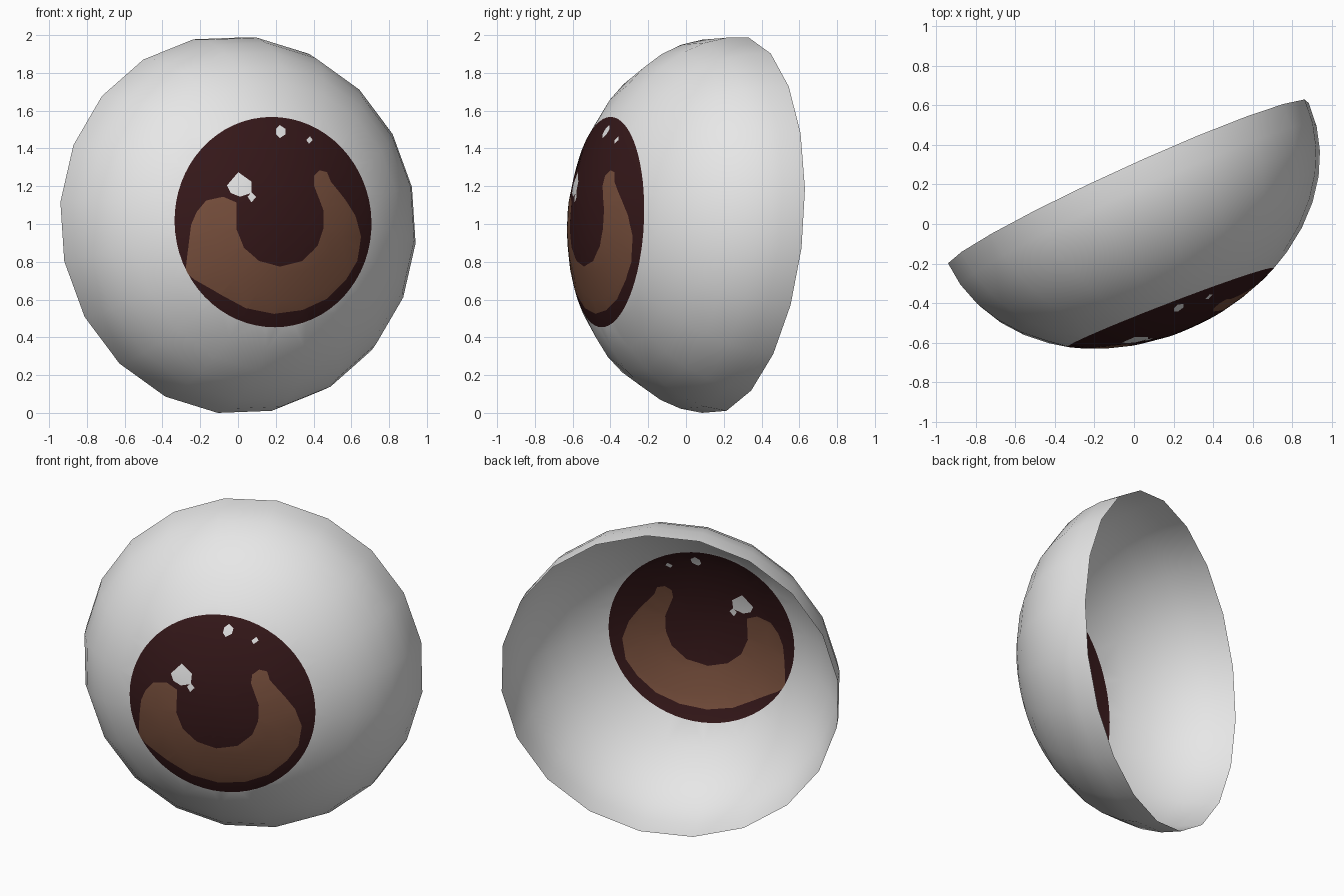
import bpy, math
from mathutils import Vector, Matrix, geometry

if "Cube" in bpy.data.objects:
    bpy.data.objects.remove(bpy.data.objects["Cube"])

# Frame of the dome: rim centre, outward axis, rim radius and depth
C = Vector((-0.04, 0.213, 1.0))
AXIS = Vector((0.415, -0.91, 0.08)).normalized()
RIGHT = Vector((0.91, 0.415, 0)).normalized()
UP = AXIS.cross(RIGHT)
R, DEPTH, SEGS, RINGS = 1.005, 0.797, 20, 10


def to_unit(p):
    """World point -> space where the dome is a unit sphere."""
    d = p - C
    return Vector((d.dot(RIGHT) / R, d.dot(UP) / R, d.dot(AXIS) / DEPTH))


def lift(q):
    """Flat (u, v) inside the unit disc -> point on the dome."""
    w = math.sqrt(max(0.0, 1 - q.x * q.x - q.y * q.y))
    return C + RIGHT * (q.x * R) + UP * (q.y * R) + AXIS * (w * DEPTH)


def front_loop(points):
    """Outline seen from the front (hundredths of x, z) -> dome (u, v)."""
    loop = []
    for x, z in points:
        a = to_unit(Vector((x / 100, -3, z / 100)))
        b = to_unit(Vector((x / 100, 3, z / 100)))
        hits = geometry.intersect_line_sphere(a, b, Vector((0, 0, 0)), 1.0, False)
        h = min(hits, key=lambda p: (p - a).length)
        loop.append(Vector((h.x, h.y)))
    return loop


def inside(p, loop):
    hit = False
    for a, b in zip(loop, loop[1:] + loop[:1]):
        if (a.y > p.y) != (b.y > p.y):
            if p.x < a.x + (b.x - a.x) * (p.y - a.y) / (b.y - a.y):
                hit = not hit
    return hit


def material(name, rgb):
    m = bpy.data.materials.new(name)
    m.diffuse_color = (*rgb, 1)
    m.use_nodes = True
    m.node_tree.nodes["Principled BSDF"].inputs["Base Color"].default_value = m.diffuse_color
    return m


# Painted outlines: iris disc, brown crescent, four highlights
iris = [Vector((-0.066 + 0.557 * math.cos(i * math.tau / 64),
                -0.037 + 0.557 * math.sin(i * math.tau / 64))) / R for i in range(64)]
crescent = front_loop([
    (-26, 100), (-23, 107), (-18, 113), (-9, 115), (-2, 112), (-2, 98), (2, 88),
    (10, 81), (21, 78), (33, 81), (41, 89), (44, 98), (44, 108), (39, 121),
    (39, 126), (42, 129), (46, 128), (48, 123), (56, 113), (61, 105), (64, 94),
    (62, 81), (56, 71), (46, 61), (33, 55), (18, 53), (3, 56), (-10, 63),
    (-24, 71), (-29, 75), (-28, 84), (-27, 92)])
highlights = [front_loop(p) for p in (
    [(-7, 121), (-1, 128), (6, 123), (6, 117), (0, 115), (-5, 117)],
    [(4, 115), (6, 117.5), (8.5, 115), (6, 112)],
    [(19, 151), (21, 153), (24, 151), (24, 148), (21, 146), (19, 148)],
    [(35, 145), (37, 147), (38.5, 145), (36.5, 143)])]

# Dome grid in the flat plane: rings and spokes
verts, edges = [], []
for k in range(RINGS):
    r = math.cos(k * math.pi / 2 / RINGS)
    for s in range(SEGS):
        t = math.radians(11) + s * math.tau / SEGS
        verts.append(Vector((r * math.cos(t), r * math.sin(t))))
        i = k * SEGS
        edges.append((i + s, i + (s + 1) % SEGS))
        if k:
            edges.append((i + s, i + s - SEGS))
verts.append(Vector((0, 0)))

# Cut the painted outlines into the grid
for loop in [iris, crescent] + highlights:
    n = len(verts)
    verts += loop
    edges += [(n + i, n + (i + 1) % len(loop)) for i in range(len(loop))]
flat, _, faces, *_ = geometry.delaunay_2d_cdt(verts, edges, [], 0, 1e-5)

# Open eyeball shell
mesh = bpy.data.meshes.new("eyeball")
mesh.from_pydata([lift(q) for q in flat], [], [list(f) for f in faces])
for m in (material("eye white", (0.9, 0.9, 0.9)),
          material("dark iris", (0.036, 0.009, 0.010)),
          material("brown crescent", (0.19, 0.08, 0.047))):
    mesh.materials.append(m)

# Colour the cut regions
for poly, f in zip(mesh.polygons, faces):
    c = sum((flat[i] for i in f), Vector((0, 0))) / len(f)
    poly.use_smooth = True
    if any(inside(c, h) for h in highlights) or not inside(c, iris):
        poly.material_index = 0
    else:
        poly.material_index = 2 if inside(c, crescent) else 1
mesh.update()
eye = bpy.data.objects.new("eyeball", mesh)
bpy.context.collection.objects.link(eye)

# Stand on the ground, centred
lo = [min(v.co[i] for v in mesh.vertices) for i in range(3)]
hi = [max(v.co[i] for v in mesh.vertices) for i in range(3)]
shift = Vector((-(lo[0] + hi[0]) / 2, -(lo[1] + hi[1]) / 2, -lo[2]))
mesh.transform(Matrix.Translation(shift))
